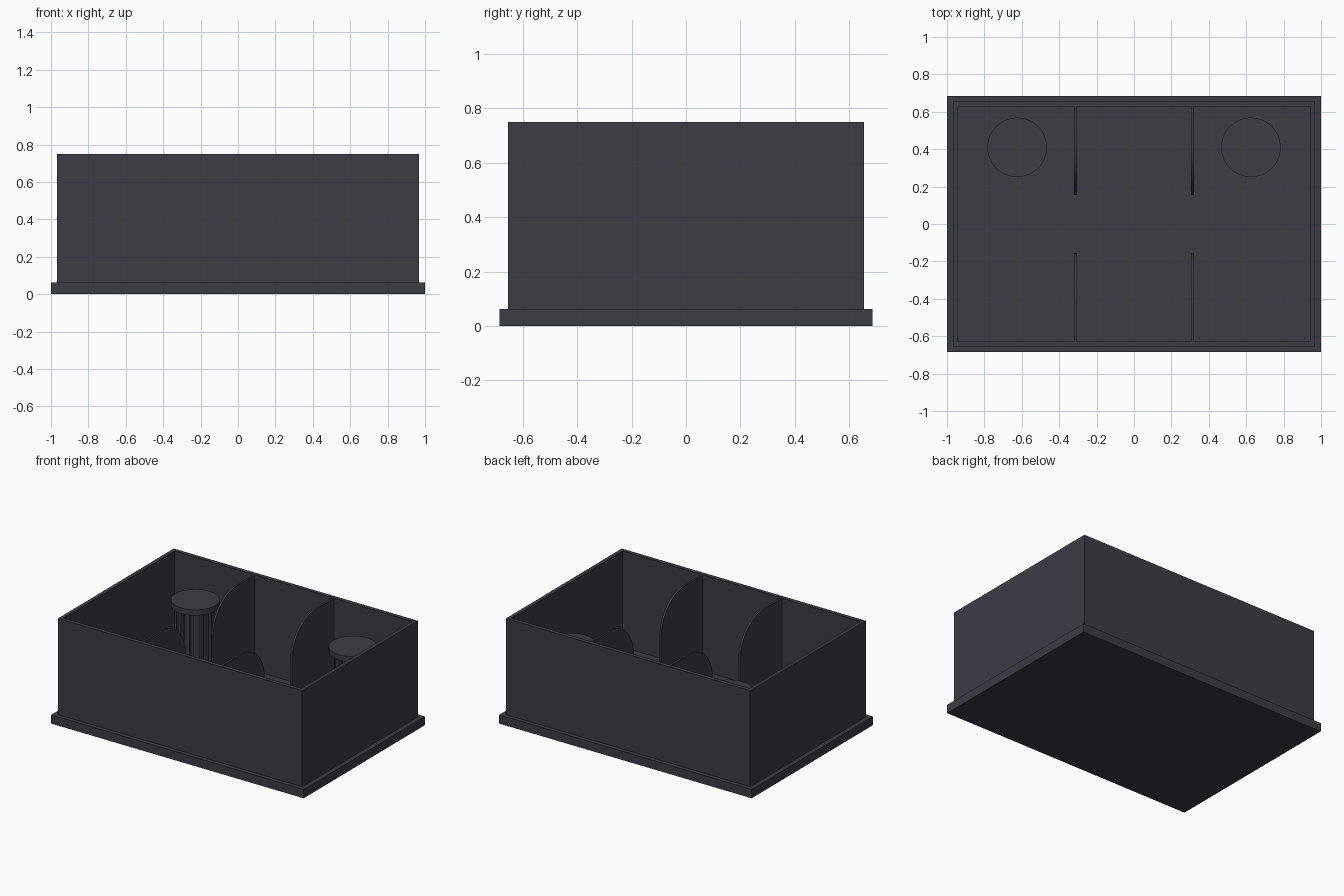
import bpy, bmesh
from math import sin, cos, pi

if "Cube" in bpy.data.objects:
    bpy.data.objects.remove(bpy.data.objects["Cube"])

mat = bpy.data.materials.new("dark_slate")
mat.diffuse_color = (0.045, 0.045, 0.06, 1)
mat.use_nodes = True
mat.node_tree.nodes["Principled BSDF"].inputs["Base Color"].default_value = mat.diffuse_color

FLOOR, TOP = 0.0625, 0.75


def finish(bm, name):
    bmesh.ops.recalc_face_normals(bm, faces=bm.faces)
    me = bpy.data.meshes.new(name)
    bm.to_mesh(me)
    bm.free()
    me.materials.append(mat)
    ob = bpy.data.objects.new(name, me)
    bpy.context.collection.objects.link(ob)
    return ob


def prism(name, pts, direction):
    """Closed outline of 3D points pushed along a direction."""
    bm = bmesh.new()
    face = bm.faces.new([bm.verts.new(p) for p in pts])
    ext = bmesh.ops.extrude_face_region(bm, geom=[face], use_keep_orig=True)
    verts = [g for g in ext["geom"] if isinstance(g, bmesh.types.BMVert)]
    bmesh.ops.translate(bm, verts=verts, vec=direction)
    return finish(bm, name)


def smooth(ob):
    bpy.ops.object.select_all(action='DESELECT')
    ob.select_set(True)
    bpy.context.view_layer.objects.active = ob
    bpy.ops.object.shade_smooth_by_angle(angle=pi / 6)


def rect(x, y, z):
    return [(-x, -y, z), (x, -y, z), (x, y, z), (-x, y, z)]


# Floor slab
prism("floor_slab", rect(1, 0.685, 0), (0, 0, FLOOR))

# Outer walls as one open ring
bm = bmesh.new()
loops = [[bm.verts.new(p) for p in rect(x, y, z)] for x, y, z in
         ((0.967, 0.655, FLOOR), (0.967, 0.655, TOP), (0.94, 0.627, TOP), (0.94, 0.627, FLOOR))]
for k in range(4):
    a, b = loops[k], loops[(k + 1) % 4]
    for i in range(4):
        j = (i + 1) % 4
        bm.faces.new((a[i], a[j], b[j], b[i]))
finish(bm, "outer_walls")

# Partitions with a rounded upper corner facing the aisle
R, END, T = 0.27, 0.155, 0.014
for sx in (-1, 1):
    for sy, label in ((-1, "front"), (1, "back")):
        x = sx * 0.3125 - T / 2
        prof = [(0.63, FLOOR), (0.63, TOP - 0.002)]
        prof += [(END + R - R * sin(a), TOP - 0.002 - R + R * cos(a))
                 for a in (i * pi / 32 for i in range(17))]
        prof += [(END, FLOOR)]
        smooth(prism(f"{label}_partition", [(x, sy * y, z) for y, z in prof], (T, 0, 0)))


# Fluted columns with round foot and cap
def disc(name, cx, cy, r, z0, z1, n=48):
    pts = [(cx + r * cos(2 * pi * i / n), cy + r * sin(2 * pi * i / n), z0) for i in range(n)]
    smooth(prism(name, pts, (0, 0, z1 - z0)))


RIBS, CAP = 12, 0.57
for sx in (-1, 1):
    cx, cy = sx * 0.625, 0.41
    disc("column_foot", cx, cy, 0.159, FLOOR, FLOOR + 0.04)
    disc("column_cap", cx, cy, 0.159, CAP - 0.04, CAP)
    pts = []
    for i in range(RIBS):
        for f, r in ((0, 0.125), (0.6, 0.125), (0.65, 0.105), (0.95, 0.105)):
            a = 2 * pi * (i + f) / RIBS
            pts.append((cx + r * cos(a), cy + r * sin(a), FLOOR + 0.04))
    prism("column_shaft", pts, (0, 0, CAP - FLOOR - 0.08))
